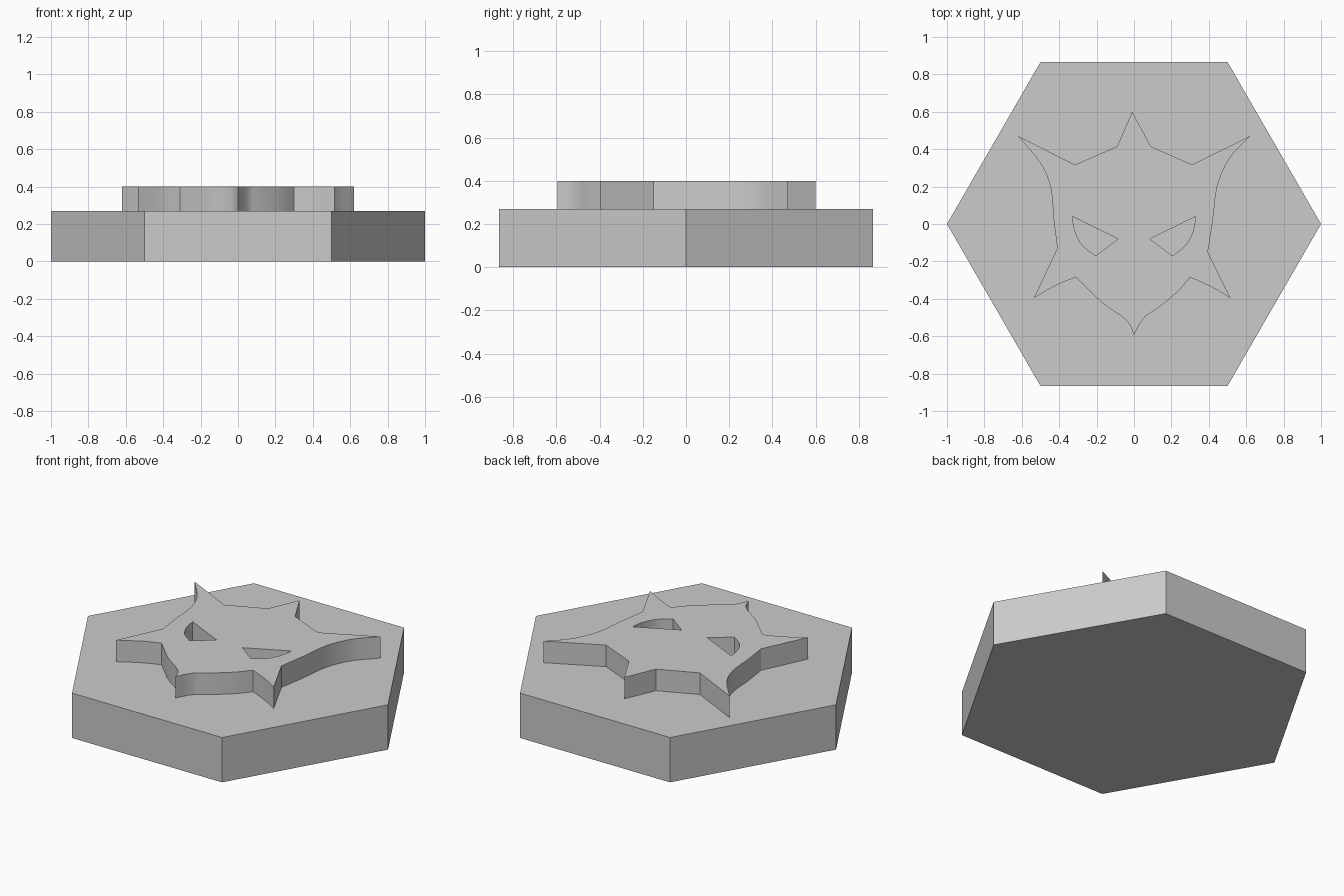
import bpy
import bmesh
import math
from mathutils import Vector

default_cube = bpy.data.objects.get("Cube")
if default_cube:
    bpy.data.objects.remove(default_cube, do_unlink=True)

BASE_TOP = 0.27
EMBLEM_TOP = 0.4

# Single plain grey
grey = bpy.data.materials.new("plain grey")
grey.use_nodes = True
grey.diffuse_color = (0.6, 0.6, 0.6, 1)
grey.node_tree.nodes["Principled BSDF"].inputs["Base Color"].default_value = grey.diffuse_color


def bend(points, steps=4):
    """Smooth curve through the points, leaving out the last one."""
    pts = [Vector(p) for p in points]
    ends = [2 * pts[0] - pts[1]] + pts + [2 * pts[-1] - pts[-2]]
    result = []
    for a, b, c, d in zip(ends, ends[1:], ends[2:], ends[3:]):
        for i in range(steps):
            t = i / steps
            result.append(0.5 * (2 * b + (c - a) * t + (2 * a - 5 * b + 4 * c - d) * t ** 2
                                 + (3 * b - a - 3 * c + d) * t ** 3))
    return result


def outline(*runs):
    """Closed loop of runs: two points make a straight edge, more make a curve."""
    loop = []
    for run, following in zip(runs, runs[1:] + runs[:1]):
        run = run + [following[0]]
        loop += bend(run) if len(run) > 2 else [Vector(run[0])]
    return loop


def extrude_loops(name, loops, bottom, top):
    """Solid plate from an outer loop and its holes."""
    curve = bpy.data.curves.new(name, "CURVE")
    curve.dimensions = "2D"
    curve.fill_mode = "BOTH"
    curve.extrude = (top - bottom) / 2
    for loop in loops:
        spline = curve.splines.new("POLY")
        spline.points.add(len(loop) - 1)
        for point, co in zip(spline.points, loop):
            point.co = (co.x, co.y, 0, 1)
        spline.use_cyclic_u = True
    helper = bpy.data.objects.new(name + " helper", curve)
    bpy.context.collection.objects.link(helper)
    bpy.context.view_layer.update()
    depsgraph = bpy.context.evaluated_depsgraph_get()
    mesh = bpy.data.meshes.new_from_object(helper.evaluated_get(depsgraph))
    bpy.data.objects.remove(helper, do_unlink=True)
    bm = bmesh.new()
    bm.from_mesh(mesh)
    bmesh.ops.remove_doubles(bm, verts=bm.verts, dist=0.0005)
    bmesh.ops.translate(bm, verts=bm.verts, vec=(0, 0, (top + bottom) / 2))
    bmesh.ops.recalc_face_normals(bm, faces=bm.faces)
    bm.to_mesh(mesh)
    bm.free()
    mesh.name = name
    mesh.materials.clear()
    mesh.materials.append(grey)
    obj = bpy.data.objects.new(name, mesh)
    bpy.context.collection.objects.link(obj)
    return obj


# Hexagonal base
bpy.ops.mesh.primitive_cylinder_add(vertices=6, radius=1, depth=BASE_TOP,
                                    location=(0, 0, BASE_TOP / 2),
                                    rotation=(0, 0, math.radians(30)))
base = bpy.context.object
base.name = "hexagon_base"
base.data.materials.append(grey)

# Spiky mask outline, clockwise from the crown tip
mask = outline(
    [(-0.01, 0.6)], [(0.09, 0.415)], [(0.31, 0.317)],
    [(0.62, 0.47), (0.51, 0.35), (0.445, 0.2), (0.423, 0.03)],     # left cheek
    [(0.395, -0.15)],
    [(0.515, -0.395), (0.41, -0.335)],
    [(0.3, -0.285), (0.235, -0.36), (0.14, -0.44)],                # left jaw
    [(0.06, -0.495), (0.03, -0.535)],
    [(0, -0.595), (-0.025, -0.535)],                               # chin tip
    [(-0.065, -0.495), (-0.165, -0.425), (-0.245, -0.35)],         # right jaw
    [(-0.31, -0.285), (-0.41, -0.325)],
    [(-0.535, -0.395)],
    [(-0.41, -0.13), (-0.43, 0.03), (-0.445, 0.19), (-0.5, 0.325)],  # right cheek
    [(-0.62, 0.47)], [(-0.315, 0.317)], [(-0.09, 0.415)],
)

# Slanted eye holes with a curved outer edge
left_eye = outline([(0.33, 0.04), (0.315, -0.04), (0.275, -0.115)],
                   [(0.205, -0.17)], [(0.085, -0.08)])
right_eye = [Vector((-p.x, p.y)) for p in left_eye]

emblem = extrude_loops("mask_emblem", [mask, left_eye, right_eye], BASE_TOP, EMBLEM_TOP)
bpy.ops.object.select_all(action="DESELECT")
emblem.select_set(True)
bpy.context.view_layer.objects.active = emblem
bpy.ops.object.shade_smooth_by_angle(angle=math.radians(25))
